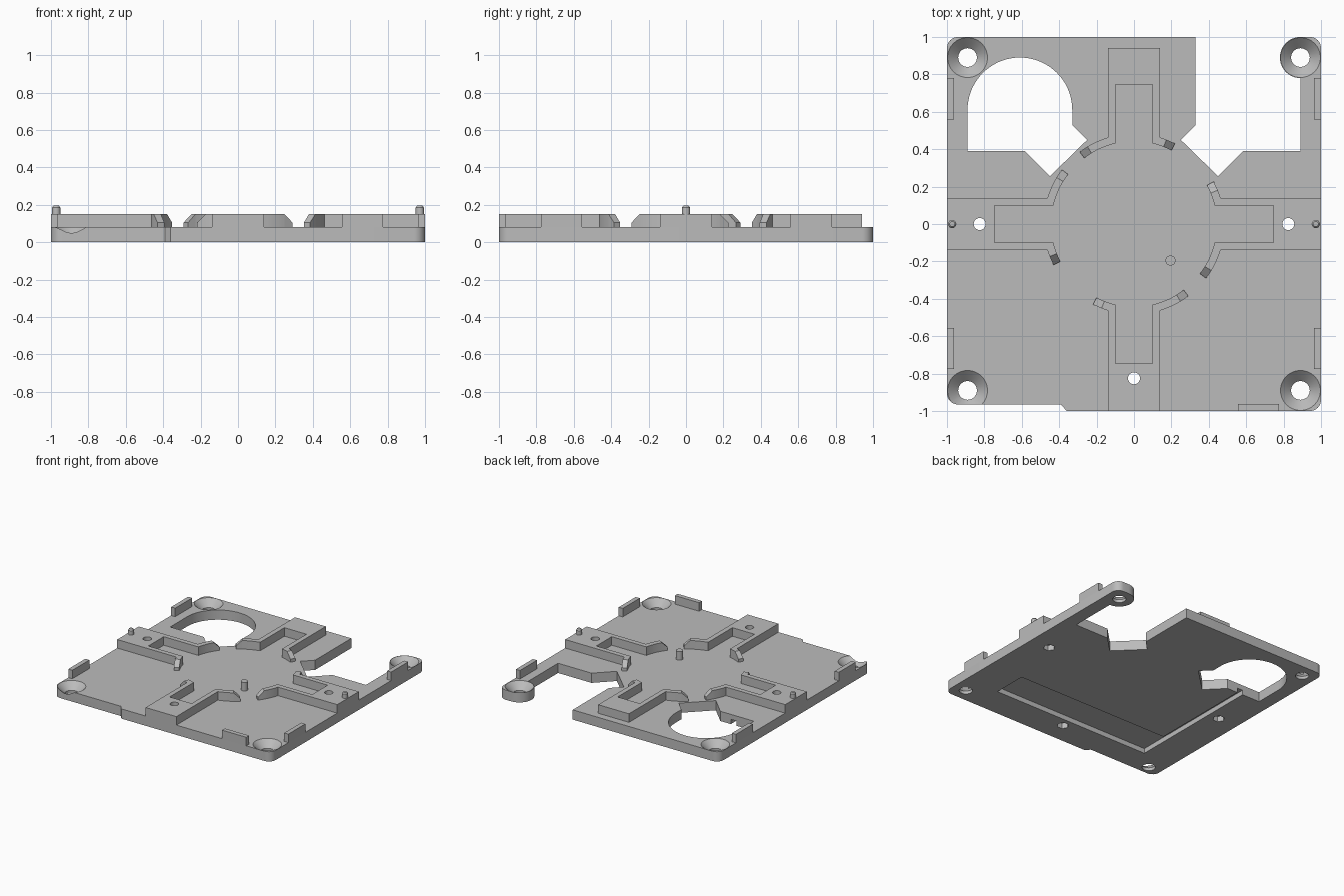
import bpy, bmesh, math
from mathutils import Matrix, Vector

if "Cube" in bpy.data.objects:
    bpy.data.objects.remove(bpy.data.objects["Cube"])

T, H = 0.08, 0.15          # plate top, raised top
grey = bpy.data.materials.new("light_grey")
grey.diffuse_color = (0.5, 0.5, 0.5, 1)
grey.use_nodes = True
grey.node_tree.nodes["Principled BSDF"].inputs["Base Color"].default_value = grey.diffuse_color


def arc(cx, cy, r, a0, a1, n=8):
    return [(cx + r * math.cos(math.radians(a0 + (a1 - a0) * i / n)),
             cy + r * math.sin(math.radians(a0 + (a1 - a0) * i / n))) for i in range(n + 1)]


def finish(name, bm):
    bmesh.ops.recalc_face_normals(bm, faces=bm.faces)
    me = bpy.data.meshes.new(name)
    bm.to_mesh(me)
    bm.free()
    me.materials.append(grey)
    ob = bpy.data.objects.new(name, me)
    bpy.context.collection.objects.link(ob)
    return ob


def add_prism(bm, pts, z0, z1):
    """Prism over a 2D outline; z1 is one height or one per point."""
    zs = z1 if isinstance(z1, list) else [z1] * len(pts)
    lo = [bm.verts.new((x, y, z0)) for x, y in pts]
    hi = [bm.verts.new((p[0], p[1], z)) for p, z in zip(pts, zs)]
    bm.faces.new(lo[::-1])
    bm.faces.new(hi)
    for i in range(len(pts)):
        j = (i + 1) % len(pts)
        bm.faces.new((lo[i], lo[j], hi[j], hi[i]))


def prism(name, pts, z0, z1):
    bm = bmesh.new()
    add_prism(bm, pts, z0, z1)
    return finish(name, bm)


def rect(x0, x1, y0, y1):
    return [(x0, y0), (x1, y0), (x1, y1), (x0, y1)]


def lathe(name, x, y, profile, n=32):
    """Closed turned solid from (radius, height) pairs, bottom to top."""
    bm = bmesh.new()
    rings = [[bm.verts.new((px, py, z)) for px, py in arc(x, y, r, 0, 360, n)[:-1]]
             for r, z in profile]
    bm.faces.new(rings[0][::-1])
    bm.faces.new(rings[-1])
    for a, b in zip(rings, rings[1:]):
        for i in range(n):
            j = (i + 1) % n
            bm.faces.new((a[i], a[j], b[j], b[i]))
    return finish(name, bm)


def cut(ob, cutters):
    for c in cutters:
        m = ob.modifiers.new("cut", 'BOOLEAN')
        m.operation, m.solver, m.object = 'DIFFERENCE', 'EXACT', c
    dg = bpy.context.evaluated_depsgraph_get()
    me = bpy.data.meshes.new_from_object(ob.evaluated_get(dg))
    ob.modifiers.clear()
    ob.data = me


# base plate with the open notch and the corner tab
outline = (arc(0.94, -0.94, 0.06, -90, 0) + arc(0.94, 0.94, 0.06, 0, 90)
           + arc(0.89, 0.89, 0.11, 90, 270, 20)
           + [(0.89, 0.39), (0.585, 0.39), (0.45, 0.255), (0.25, 0.45), (0.33, 0.53), (0.33, 1.0)]
           + arc(-0.94, 0.94, 0.06, 90, 180) + arc(-0.94, -0.905, 0.06, 180, 270)
           + [(-0.39, -0.965), (-0.36, -1.0)])
plate = prism("base_plate", outline, 0, T)

# cutters: round window, countersunk corner holes, underside recess and channel
window = prism("window_cutter", arc(-0.61, 0.61, 0.28, 0, 180, 36)
               + [(-0.89, 0.39), (-0.585, 0.39), (-0.45, 0.255), (-0.25, 0.45), (-0.33, 0.53)],
               -0.1, 0.3)
sinks = [lathe("sink_cutter", sx * 0.89, sy * 0.89,
               [(0.05, -0.1), (0.05, 0.025), (0.107, T), (0.109, T + 0.05)])
         for sx in (-1, 1) for sy in (-1, 1)]
recess = prism("recess_cutter", rect(-0.73, 0.70, -0.75, -0.47), -0.1, 0.04)
channel = prism("channel_cutter", rect(-0.73, -0.68, -0.60, 0.45), -0.1, 0.039)
spots = [(0.825, 0), (-0.825, 0), (0, -0.825)]
screws = [lathe("screw_cutter", x, y, [(0.032, -0.1), (0.032, 0.3)], 24) for x, y in spots]
nuts = [lathe("nut_cutter", x, y, [(0.045, -0.1), (0.045, 0.045)], 6) for x, y in spots]
cutters = [window, recess, channel] + sinks + screws + nuts
cut(plate, cutters)

# raised arms: U-shaped pocket walls flaring into ring segments with sloped tips
RI, RO, TIP = 0.442, 0.483, 6
A_IN = math.degrees(math.asin(0.10 / RI))
A_OUT = math.degrees(math.asin(0.14 / RO))
arms = []
for name, turn, end, plus, minus in [("right_arm", 0, 1.0, 28, 37), ("back_arm", 90, 0.94, 37, 27),
                                     ("left_arm", 180, 1.0, 27, 37), ("front_arm", 270, 1.0, 37, 27)]:
    p, m = plus - TIP, minus - TIP
    pts = ([(end, -0.14), (end, 0.14)] + arc(0, 0, RO, A_OUT, p) + arc(0, 0, RI, p, A_IN)
           + [(0.745, 0.10), (0.745, -0.10)]
           + arc(0, 0, RI, -A_IN, -m) + arc(0, 0, RO, -m, -A_OUT))
    bm = bmesh.new()
    add_prism(bm, pts, T, H)
    for a0, a1 in ((p, plus), (-m, -minus)):
        tip = arc(0, 0, RO, a0, a1, 1) + arc(0, 0, RI, a1, a0, 1)
        add_prism(bm, tip, T, [H, 0.105, 0.105, H])
    bm.transform(Matrix.Rotation(math.radians(turn), 4, 'Z'))
    arms.append(finish(name, bm))
for arm, screw in zip((arms[0], arms[2], arms[3]), screws):
    cut(arm, [screw])

# edge clips
for sx, side in ((-1, "left"), (1, "right")):
    for y0, y1, end in ((0.56, 0.78, "back"), (-0.775, -0.555, "front")):
        x0, x1 = sorted((sx, sx * 0.963))
        prism(f"{side}_{end}_clip", rect(x0, x1, y0, y1), T, H)
prism("front_clip", rect(0.555, 0.775, -1.0, -0.963), T, H)

# locating pegs on the side arms and the pin on the floor
for sx, side in ((-1, "left"), (1, "right")):
    lathe(f"{side}_peg", sx * 0.972, 0, [(0.022, H), (0.022, 0.185), (0.014, 0.195)], 20)
lathe("floor_pin", 0.195, -0.195, [(0.027, T), (0.027, H)], 24)

# tidy up and shade
for c in cutters:
    bpy.data.objects.remove(c)
for ob in bpy.context.scene.objects:
    ob.select_set(True)
    bpy.context.view_layer.objects.active = ob
bpy.ops.object.shade_smooth_by_angle(angle=math.radians(30))
